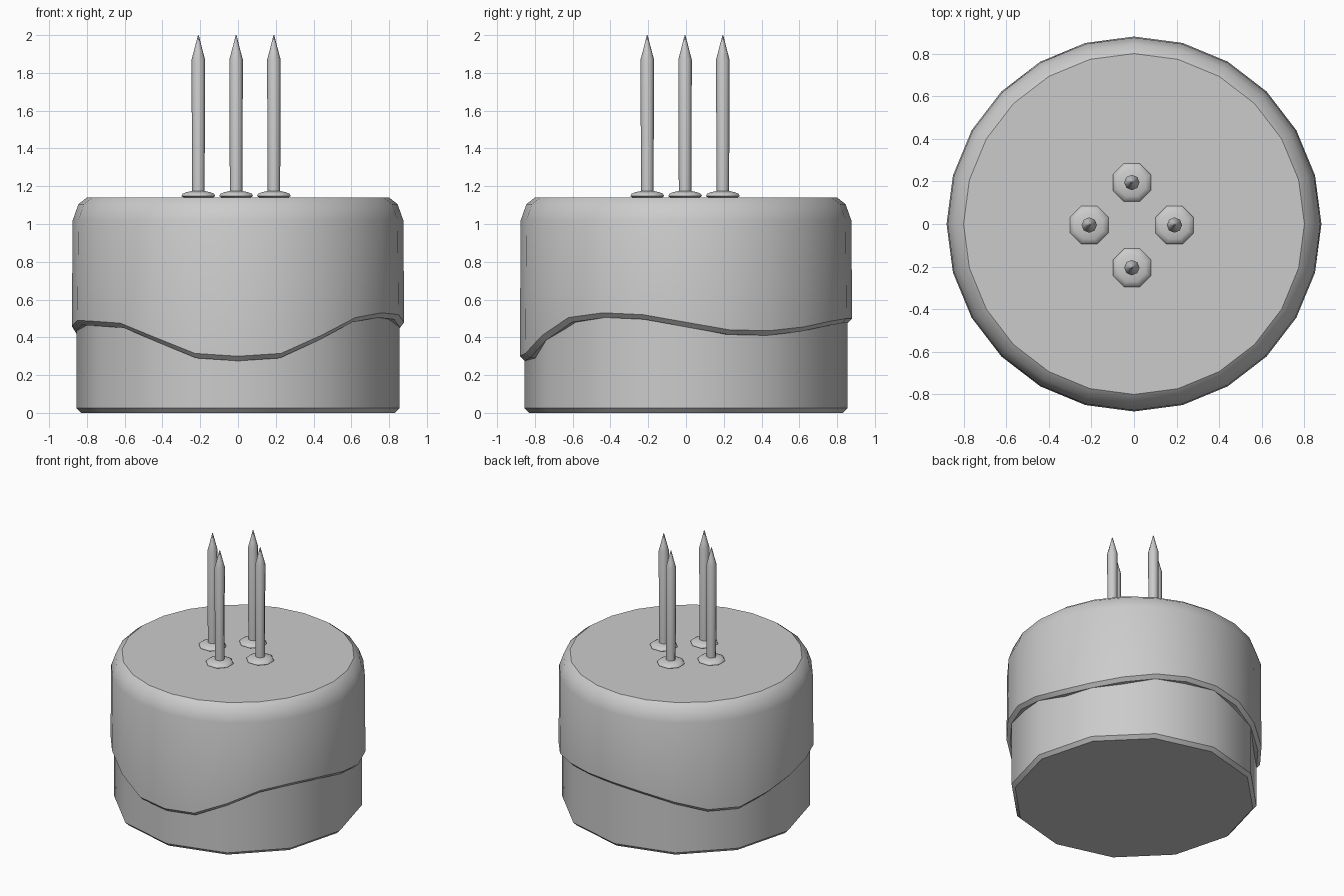
import bpy, bmesh
from math import sin, cos, radians, pi

if "Cube" in bpy.data.objects:
    bpy.data.objects.remove(bpy.data.objects["Cube"])

grey = bpy.data.materials.new("light grey")
grey.use_nodes = True
colour = (0.6, 0.6, 0.6, 1)
grey.diffuse_color = colour
grey.node_tree.nodes["Principled BSDF"].inputs["Base Color"].default_value = colour


def lathe(name, rings, sides, turn=0.0, angle=33, at=(0, 0, 0)):
    """Skin rings of (radius, height); a height may be a function of the side."""
    bm = bmesh.new()
    loops = []
    for r, z in rings:
        loop = []
        for i in range(sides):
            a = turn + 2 * pi * i / sides
            h = z(i) if callable(z) else z
            loop.append(bm.verts.new((r * cos(a), r * sin(a), h)))
        loops.append(loop)
    for low, high in zip(loops, loops[1:]):
        for i in range(sides):
            j = (i + 1) % sides
            bm.faces.new((low[i], low[j], high[j], high[i]))
    bm.faces.new(loops[0][::-1])
    bm.faces.new(loops[-1])
    bmesh.ops.remove_doubles(bm, verts=bm.verts, dist=1e-5)
    bmesh.ops.recalc_face_normals(bm, faces=bm.faces)
    mesh = bpy.data.meshes.new(name)
    bm.to_mesh(mesh)
    bm.free()
    mesh.materials.append(grey)
    obj = bpy.data.objects.new(name, mesh)
    obj.location = at
    bpy.context.collection.objects.link(obj)
    bpy.ops.object.select_all(action="DESELECT")
    obj.select_set(True)
    bpy.context.view_layer.objects.active = obj
    bpy.ops.object.shade_smooth_by_angle(angle=radians(angle))
    return obj


# Sponge base with a small chamfer underneath
lathe("cake_base", [(0.83, 0), (0.855, 0.025), (0.855, 0.6)], 12)

# Icing with a wavy lower rim, one rim height per side
wave = [.48, .44, .435, .455, .485, .50, .50, .475, .42, .36, .35, .41,
        .46, .49, .485, .475, .40, .315, .30, .315, .41, .505, .53, .52]
lathe("icing", [
    (0.80, lambda i: wave[i] - 0.025),
    (0.855, lambda i: wave[i] - 0.025),
    (0.88, lambda i: wave[i]),
    (0.875, 1.02), (0.845, 1.105), (0.80, 1.14)], 24)

# Four candles, each standing in an icing dollop
for i, side in enumerate(("left", "back", "right", "front")):
    a = i * pi / 2
    spot = (0.2 * cos(a) - 0.01, 0.2 * sin(a) - 0.005, 0)
    lathe(side + "_dollop", [
        (0.075, 1.135), (0.097, 1.148), (0.09, 1.16),
        (0.07, 1.168), (0.035, 1.175)], 8, pi / 8, 50, spot)
    lathe(side + "_candle", [
        (0.033, 1.14), (0.036, 1.87), (0.025, 1.91), (0.002, 2.0)],
        8, 0, 50, spot)
